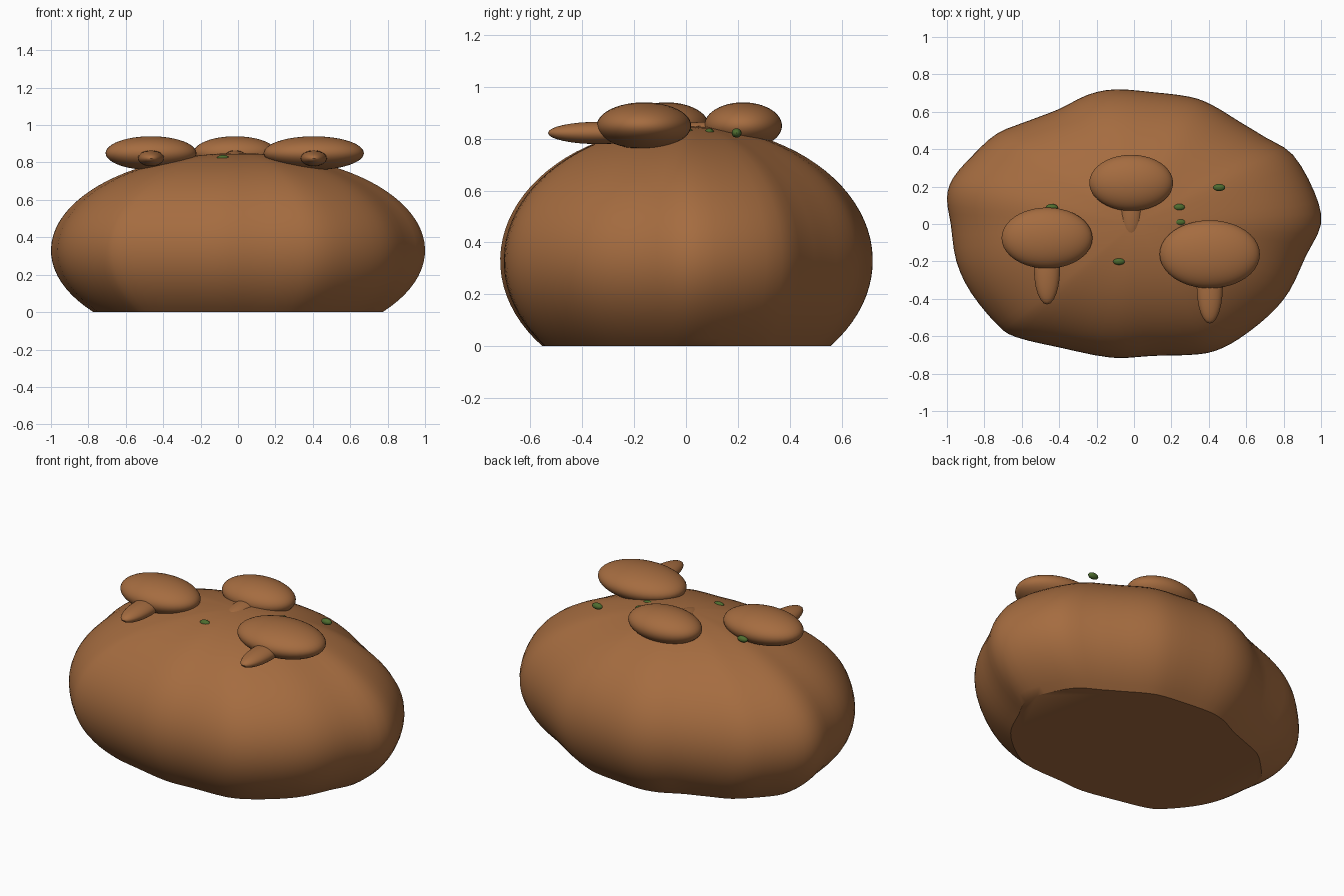
import bpy, bmesh, math
from mathutils import Vector

if "Cube" in bpy.data.objects:
    bpy.data.objects.remove(bpy.data.objects["Cube"])


def material(name, rgb):
    m = bpy.data.materials.new(name)
    m.diffuse_color = (*rgb, 1)
    m.use_nodes = True
    m.node_tree.nodes["Principled BSDF"].inputs["Base Color"].default_value = m.diffuse_color
    return m


brown = material("warm brown", (0.376, 0.150, 0.051))
green = material("leaf green", (0.075, 0.150, 0.028))


def finish(obj, mat):
    obj.data.materials.append(mat)
    bpy.ops.object.select_all(action='DESELECT')
    obj.select_set(True)
    bpy.context.view_layer.objects.active = obj
    bpy.ops.object.shade_smooth_by_angle(angle=math.radians(35))


def ellipsoid(name, loc, semi, mat, seg=40, rings=24):
    bpy.ops.mesh.primitive_uv_sphere_add(segments=seg, ring_count=rings, radius=1, location=loc)
    obj = bpy.context.object
    obj.name = name
    obj.scale = semi
    bpy.ops.object.transform_apply(location=False, rotation=False, scale=True)
    finish(obj, mat)


# Lumpy body: uneven outline swept over an ellipse, cut flat at the ground
OUTLINE = [(1.0, 0.0), (0.965, 0.17), (0.85, 0.37), (0.7, 0.465), (0.56, 0.55),
           (0.42, 0.635), (0.3, 0.68), (0.1, 0.705), (-0.1, 0.72), (-0.25, 0.69),
           (-0.4, 0.615), (-0.57, 0.55), (-0.73, 0.485), (-0.85, 0.38), (-0.965, 0.25),
           (-1.0, 0.14), (-0.98, 0.0), (-0.95, -0.2), (-0.87, -0.37), (-0.73, -0.54),
           (-0.63, -0.605), (-0.4, -0.66), (-0.12, -0.715), (0.1, -0.705), (0.3, -0.70),
           (0.43, -0.68), (0.56, -0.615), (0.72, -0.49), (0.83, -0.36), (0.92, -0.17)]


def smooth_loop(points, steps):
    """Closed Catmull-Rom curve through the points."""
    p = [Vector(q) for q in points]
    n, out = len(p), []
    for i in range(n):
        a, b, c, d = p[i - 1], p[i], p[(i + 1) % n], p[(i + 2) % n]
        for k in range(steps):
            t = k / steps
            out.append(0.5 * (2 * b + (c - a) * t + (2 * a - 5 * b + 4 * c - d) * t * t
                              + (3 * b - a - 3 * c + d) * t ** 3))
    return out


MID, HALF, RINGS = 0.33, 0.52, 32
loop = smooth_loop(OUTLINE, 3)
start = -math.asin(MID / HALF)
bm = bmesh.new()
rows = []
for i in range(RINGS):
    a = start + (math.pi / 2 - start) * i / RINGS
    rows.append([bm.verts.new((p.x * math.cos(a), p.y * math.cos(a), MID + HALF * math.sin(a)))
                 for p in loop])
n = len(loop)
for lower, upper in zip(rows, rows[1:]):
    for j in range(n):
        k = (j + 1) % n
        bm.faces.new((lower[j], lower[k], upper[k], upper[j]))
apex = bm.verts.new((0, 0, MID + HALF))
for j in range(n):
    bm.faces.new((rows[-1][j], rows[-1][(j + 1) % n], apex))
bm.faces.new(rows[0][::-1])
mesh = bpy.data.meshes.new("body")
bm.to_mesh(mesh)
bm.free()
body = bpy.data.objects.new("body", mesh)
bpy.context.collection.objects.link(body)
finish(body, brown)

# Mushrooms on top: wide cap and a stem pointing to the front
for side, x, y, sx, sy, stem_y, stem_len, stem_w in (
        ("left", -0.465, -0.075, 0.243, 0.163, -0.24, 0.190, 0.070),
        ("back", -0.015, 0.220, 0.224, 0.150, 0.085, 0.170, 0.062),
        ("right", 0.405, -0.162, 0.268, 0.182, -0.335, 0.197, 0.070)):
    ellipsoid(side + "_cap", (x, y, 0.85), (sx, sy, 0.09), brown)
    ellipsoid(side + "_stem", (x, stem_y, 0.822), (stem_w, stem_len, 0.043), brown, 24, 16)

# Small scattered green flecks
for i, (x, y) in enumerate(((0.455, 0.195), (0.24, 0.09), (0.245, 0.01),
                            (-0.08, -0.2), (-0.44, 0.088))):
    ellipsoid(f"green_fleck_{i + 1}", (x, y, 0.822), (0.033, 0.019, 0.018), green, 16, 10)
